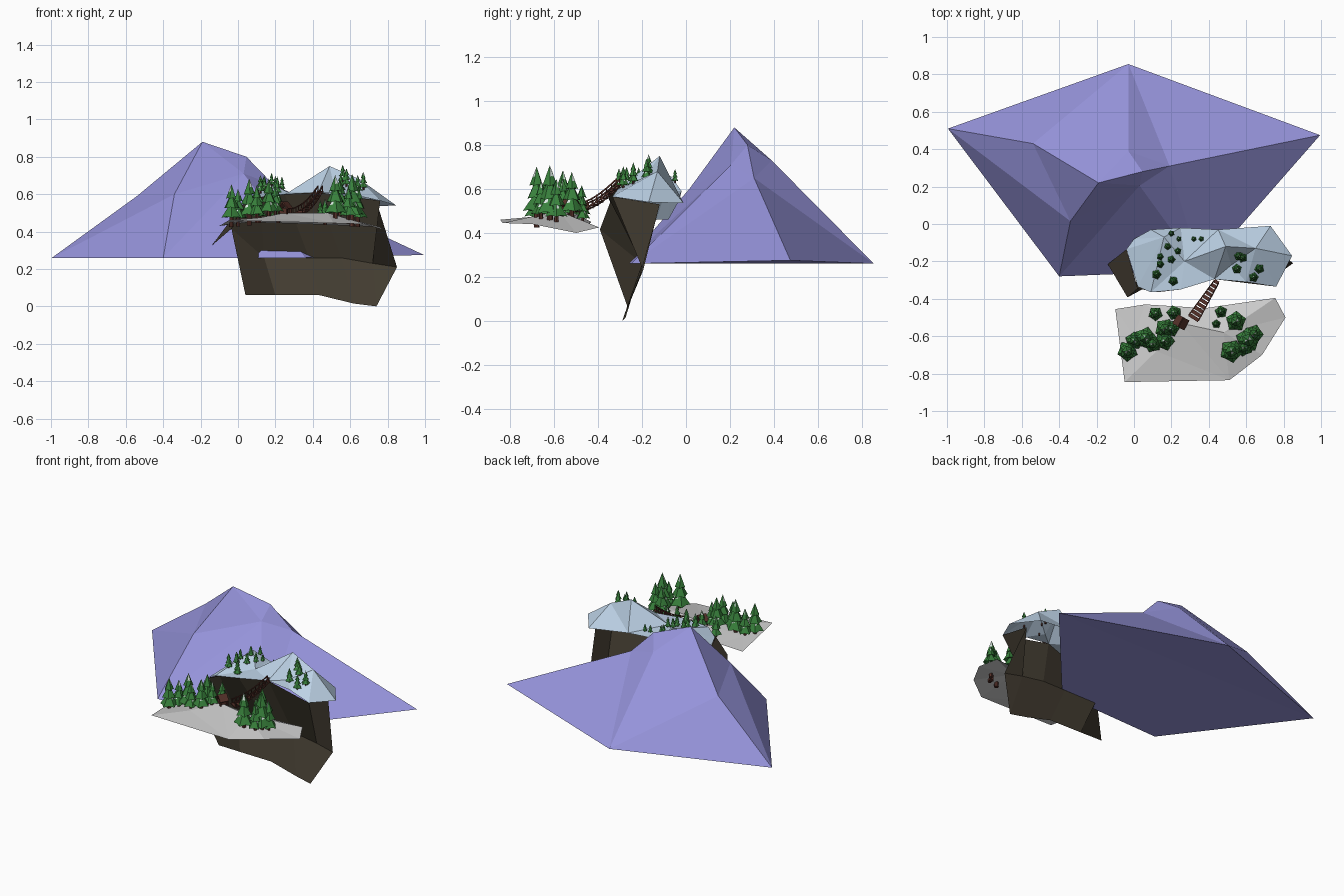
import bpy, bmesh, random
from math import sin, cos, pi, atan2
from mathutils import Vector, Matrix
from mathutils.bvhtree import BVHTree
from mathutils.geometry import delaunay_2d_cdt

if "Cube" in bpy.data.objects:
    bpy.data.objects.remove(bpy.data.objects["Cube"])

random.seed(4)


def material(name, rgb):
    m = bpy.data.materials.new(name)
    m.diffuse_color = (*rgb, 1)
    m.use_nodes = True
    m.node_tree.nodes["Principled BSDF"].inputs["Base Color"].default_value = m.diffuse_color
    return m


VIOLET = material("violet_rock", (0.31, 0.30, 0.72))
SNOW = material("ice", (0.52, 0.66, 0.81))
EARTH = material("earth", (0.055, 0.045, 0.03))
GREEN = material("needles", (0.04, 0.22, 0.045))
WHITE = material("frost", (0.7, 0.82, 0.75))
WOOD = material("wood", (0.09, 0.03, 0.022))


def add_mesh(name, verts, faces, mat=None, closed=False):
    me = bpy.data.meshes.new(name)
    me.from_pydata([tuple(v) for v in verts], [], faces)
    bm = bmesh.new()
    bm.from_mesh(me)
    bmesh.ops.remove_doubles(bm, verts=bm.verts, dist=1e-4)
    if closed:
        bmesh.ops.recalc_face_normals(bm, faces=bm.faces)
    bm.to_mesh(me)
    bm.free()
    if mat:
        me.materials.append(mat)
    ob = bpy.data.objects.new(name, me)
    bpy.context.collection.objects.link(ob)
    return ob


def terrain(name, outline, inner, mat=None):
    """Open faceted sheet; returns a function giving the ground height."""
    pts = [Vector(p) for p in outline + inner]
    vs, _, fs, orig, _, _ = delaunay_2d_cdt([p.xy for p in pts], [], [list(range(len(outline)))], 1, 1e-5)
    verts = [pts[o[0]] if o else Vector((v.x, v.y, 0.5)) for v, o in zip(vs, orig)]
    add_mesh(name, verts, fs, mat)
    tree = BVHTree.FromPolygons(verts, fs)

    def ground(x, y):
        hit = tree.ray_cast(Vector((x, y, 5)), Vector((0, 0, -1)))[0]
        return hit.z if hit else 0.5
    return ground


# background mountain
A, B, C, E, D, F, G, P1, P2, P3, R, Q = range(12)
add_mesh("mountain", [
    (-.995, .51, .26), (-.03, .855, .26), (.995, .475, .275), (.36, -.25, .26), (-.4, -.28, .26),
    (-.54, .43, .59), (-.34, .015, .60), (-.19, .22, .88), (.045, .28, .80), (-.03, .39, .73),
    (.19, .31, .65), (.03, .205, .71)],
    [(A, D, G), (A, G, F), (F, G, P1), (B, A, F), (B, F, P1), (B, P1, P3), (P1, P2, P3), (B, P3, R),
     (P3, P2, R), (P2, Q, R), (P1, Q, P2), (G, Q, P1), (G, D, Q), (D, E, Q), (Q, E, R), (R, E, C),
     (B, R, C), (A, B, C), (A, C, E), (A, E, D)], VIOLET, closed=True)

# folded cliff sheet: columns of top, middle and bottom points
columns = [
    [(-.04, -.135, .46), (-.14, -.215, .325), (-.14, -.215, .325)],
    [(.02, -.345, .54), (-.035, -.392, .415), (.04, -.26, .06)],
    [(.12, -.365, .585), (.14, -.2, .26), (.2, -.265, .06)],
    [(.25, -.35, .60), (.38, -.2, .26), (.435, -.27, .06)],
    [(.43, -.295, .61), (.55, -.2, .26), (.62, -.275, .015)],
    [(.76, -.335, .565), (.72, -.195, .23), (.74, -.29, 0)],
    [(.75, -.12, .53), (.85, -.21, .21), (.85, -.21, .21)]]
faces = [(3*i + j, 3*i + j + 1, 3*i + j + 4, 3*i + j + 3)
         for i in range(6) for j in range(2) if (i, j) != (0, 1)]
add_mesh("cliff", [p for c in columns for p in c], faces, EARTH)

# snowy slope on the cliff top
snow = terrain("snow_slope", [
    (.02, -.335, .54), (.09, -.365, .58), (.25, -.35, .60), (.43, -.295, .61), (.6, -.31, .60),
    (.76, -.335, .565), (.845, -.17, .54), (.73, -.01, .535), (.45, -.03, .57), (.25, -.02, .59),
    (.09, -.03, .55), (0, -.08, .46), (-.04, -.135, .46)],
    [(.49, -.12, .75), (.16, -.07, .66), (.27, -.2, .61), (.65, -.13, .68), (.52, -.22, .61)], SNOW)

# grey foreground ledge
ledge = terrain("stone_ledge", [
    (-.1, -.455, .43), (-.05, -.845, .46), (.51, -.835, .445), (.685, -.7, .44), (.81, -.5, .40),
    (.755, -.395, .425), (.38, -.45, .44), (.06, -.43, .45)],
    [(.12, -.68, .475), (.25, -.53, .50), (.48, -.58, .50), (0, -.6, .45)])


# one low-poly conifer, height 1, shared by all trees
def conifer():
    bm = bmesh.new()
    bmesh.ops.create_cone(bm, cap_ends=True, segments=6, radius1=.055, radius2=.045, depth=.34,
                          matrix=Matrix.Translation((0, 0, .17)))
    for f in bm.faces:
        f.material_index = 1
    n = 10
    for k, (z0, z1, r) in enumerate([(.22, .58, .245), (.44, .8, .19), (.66, 1, .13)]):
        rings = []
        for s in (1, .55):
            ring = []
            for i in range(n):
                a = 2*pi*i/n + k*.5
                q = r*s*(1 if i % 2 == 0 else .78)
                ring.append(bm.verts.new((q*cos(a), q*sin(a), z0 + (z1 - z0)*(1 - s) + (i % 2)*.025*s)))
            rings.append(ring)
        top = bm.verts.new((0, 0, z1))
        low = bm.verts.new((0, 0, z0 + .06))
        for i in range(n):
            j = (i + 1) % n
            f = bm.faces.new((rings[0][i], rings[0][j], rings[1][j], rings[1][i]))
            g = bm.faces.new((rings[1][i], rings[1][j], top))
            bm.faces.new((rings[0][j], rings[0][i], low))
            if random.random() < .1:
                random.choice((f, g)).material_index = 2
    me = bpy.data.meshes.new("conifer")
    bm.to_mesh(me)
    bm.free()
    for m in (GREEN, WOOD, WHITE):
        me.materials.append(m)
    return me


TREE = conifer()


def plant(name, spots, ground):
    for i, (x, y, h) in enumerate(spots):
        ob = bpy.data.objects.new(f"{name}_{i + 1:02d}", TREE)
        ob.location = (x, y, ground(x, y) - .12*h)
        ob.scale = (h, h, h)
        ob.rotation_euler.z = random.uniform(0, 6)
        bpy.context.collection.objects.link(ob)


# trees on the ledge and on the slope
plant("ledge_tree", [
    (-.035, -.68, .23), (.0, -.625, .2), (.06, -.61, .25), (.10, -.64, .2), (.165, -.625, .22),
    (.165, -.56, .23), (.2, -.56, .18), (.115, -.48, .16), (.215, -.475, .17), (.52, -.68, .26),
    (.545, -.52, .23), (.61, -.62, .28), (.64, -.59, .22), (.465, -.47, .14), (.59, -.66, .2),
    (.44, -.535, .1)], ledge)
plant("slope_tree", [
    (.2, -.05, .07), (.18, -.12, .08), (.14, -.175, .08), (.14, -.215, .09), (.12, -.27, .11),
    (.2, -.19, .09), (.235, -.145, .08), (.32, -.08, .06), (.36, -.08, .06), (.24, -.08, .06),
    (.21, -.305, .11), (.56, -.17, .11), (.58, -.18, .11), (.55, -.24, .11), (.64, -.285, .11),
    (.67, -.24, .11)], snow)


def beam(bm, a, b, w, t):
    a, b = Vector(a), Vector(b)
    d = b - a
    rot = d.to_track_quat('X', 'Z').to_matrix().to_4x4()
    m = Matrix.Translation((a + b)/2) @ rot @ Matrix.Diagonal((d.length, w, t, 1))
    bmesh.ops.create_cube(bm, size=1, matrix=m)


def finish(name, bm):
    me = bpy.data.meshes.new(name)
    bm.to_mesh(me)
    bm.free()
    me.materials.append(WOOD)
    bpy.context.collection.objects.link(bpy.data.objects.new(name, me))


# sagging plank bridge from ledge to cliff top
start, end = Vector((.32, -.5, .495)), Vector((.44, -.31, .615))
side = (end - start).cross(Vector((0, 0, 1))).normalized()
bm = bmesh.new()
N = 9
path = [start.lerp(end, i/N) - Vector((0, 0, .02*sin(pi*i/N))) for i in range(N + 1)]
half = [.03 - .016*i/N for i in range(N + 1)]
for i, (p, w) in enumerate(zip(path, half)):
    beam(bm, p - side*w, p + side*w, .019, .006)
    for s in (-w, w):
        o = p + side*s
        beam(bm, o - Vector((0, 0, .006)), o + Vector((0, 0, .032)), .006, .006)
        if i < N:
            q = path[i + 1] + side*(half[i + 1]*(1 if s > 0 else -1))
            for up in (0, .028):
                beam(bm, o + Vector((0, 0, up)), q + Vector((0, 0, up)), .006, .006)
finish("bridge", bm)

# small gabled hut
bm = bmesh.new()
c = Vector((.25, -.525, .5))
beam(bm, c + Vector((-.02, 0, .012)), c + Vector((.02, 0, .012)), .04, .03)
for s in (-1, 1):
    beam(bm, c + Vector((s*.034, 0, .022)), c + Vector((0, 0, .058)), .06, .007)
    for y in (-.024, .024):
        beam(bm, c + Vector((s*.026, y, -.015)), c + Vector((s*.026, y, .03)), .008, .008)
bmesh.ops.rotate(bm, verts=bm.verts, cent=c, matrix=Matrix.Rotation(-.5, 3, 'Z'))
finish("hut", bm)
